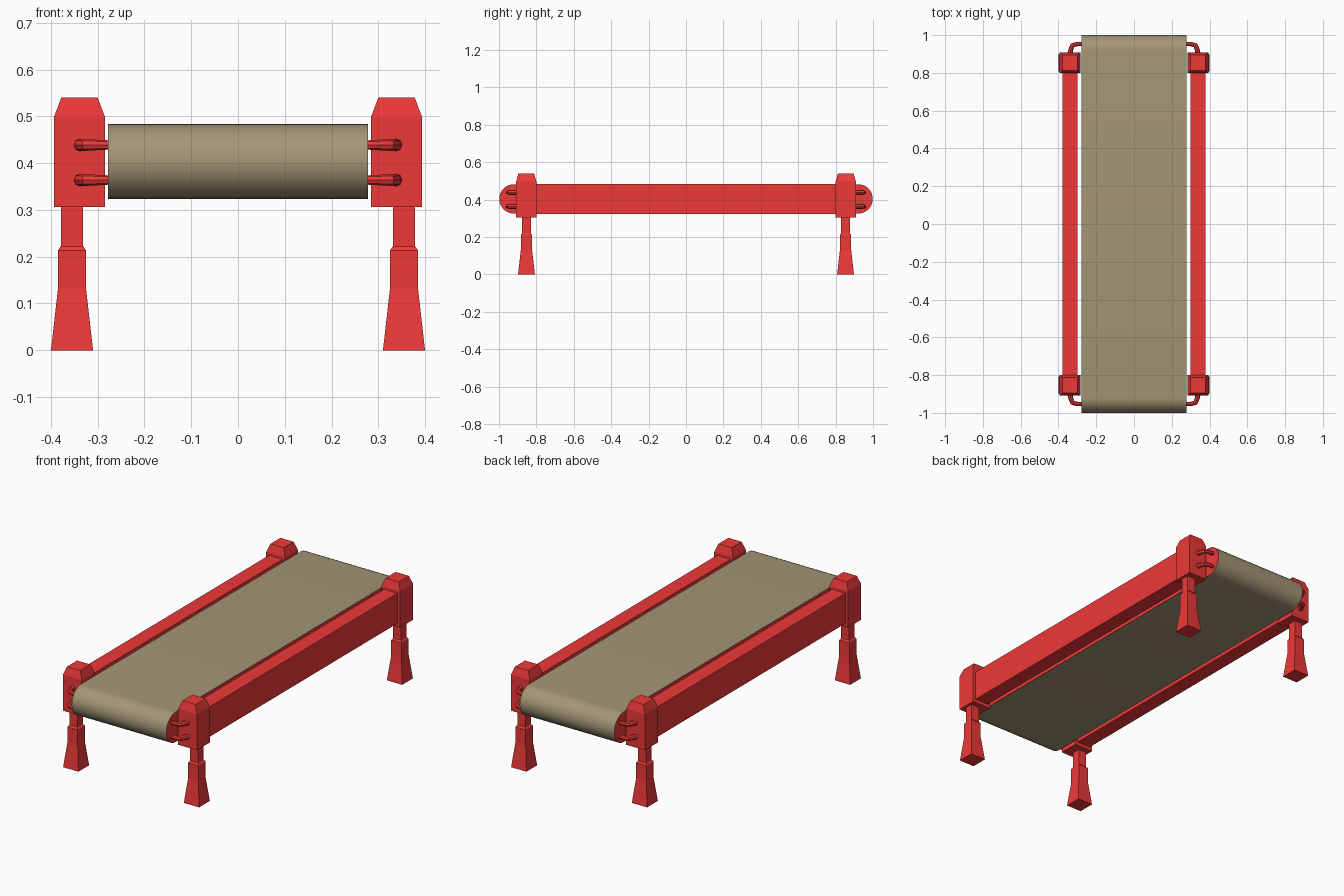
import bpy, bmesh
from math import sin, cos, pi

if "Cube" in bpy.data.objects:
    bpy.data.objects.remove(bpy.data.objects["Cube"])

def material(name, rgb):
    m = bpy.data.materials.new(name)
    m.diffuse_color = (*rgb, 1)
    m.use_nodes = True
    m.node_tree.nodes["Principled BSDF"].inputs["Base Color"].default_value = m.diffuse_color
    return m

RED = material("red_paint", (0.85, 0.04, 0.04))
TAN = material("tan_fabric", (0.37, 0.30, 0.18))

def add_object(name, bm, mat, axes=(False, False)):
    bmesh.ops.recalc_face_normals(bm, faces=bm.faces)
    me = bpy.data.meshes.new(name)
    bm.to_mesh(me)
    bm.free()
    me.materials.append(mat)
    ob = bpy.data.objects.new(name, me)
    bpy.context.collection.objects.link(ob)
    mirror(ob, axes)
    return ob

def mirror(ob, axes):
    if any(axes):
        mod = ob.modifiers.new("mirror", 'MIRROR')
        mod.use_axis = (axes[0], axes[1], False)
        mod.use_mirror_merge = False

def loft(name, cx, cy, levels, axes):
    """Stack of rectangles (z, half width x, half width y), capped at both ends."""
    bm = bmesh.new()
    rings = [[bm.verts.new((cx + sx * hx, cy + sy * hy, z))
              for sx, sy in ((-1, -1), (1, -1), (1, 1), (-1, 1))]
             for z, hx, hy in levels]
    for a, b in zip(rings, rings[1:]):
        for i in range(4):
            j = (i + 1) % 4
            bm.faces.new((a[i], a[j], b[j], b[i]))
    bm.faces.new(rings[0])
    bm.faces.new(rings[-1])
    return add_object(name, bm, RED, axes)

def stadium(r, n=16):
    """Rounded-end side profile of the belt as (y, z) points."""
    pts = []
    for s in (1, -1):
        for i in range(n + 1):
            a = -pi / 2 + pi * i / n
            pts.append((s * (0.92 + r * cos(a)), 0.404 + s * r * sin(a)))
    return pts

# Fabric belt wrapped round both ends
bm = bmesh.new()
left, right = [[bm.verts.new((x, y, z)) for y, z in stadium(0.08)] for x in (-0.278, 0.278)]
for i in range(len(left)):
    j = (i + 1) % len(left)
    bm.faces.new((left[i], left[j], right[j], right[i]))
belt = add_object("belt", bm, TAN)
bpy.context.view_layer.objects.active = belt
belt.select_set(True)
bpy.ops.object.shade_smooth_by_angle()
belt.select_set(False)

# Red panels closing the belt sides
bm = bmesh.new()
bm.faces.new([bm.verts.new((0.277, y, z)) for y, z in stadium(0.0785)])
panel = add_object("belt_side_panel", bm, RED, (True, False))

# Side rails
loft("side_rail", 0.338, 0, [(0.324, 0.04, 0.81), (0.484, 0.04, 0.81)], (True, False))

# Corner blocks with chamfered tops
loft("corner_block", 0.339, 0.854,
     [(0.306, 0.055, 0.054), (0.498, 0.055, 0.054), (0.54, 0.039, 0.042)], (True, True))

# Flared legs with a narrower neck
loft("leg", 0.355, 0.853,
     [(0, 0.045, 0.045), (0.132, 0.03, 0.03), (0.213, 0.03, 0.03),
      (0.222, 0.024, 0.023), (0.31, 0.024, 0.023)], (True, True))

# Bent rods joining the blocks to the belt ends
path = [(0.339, 0.895, 1.15), (0.336, 0.92, 1.1), (0.325, 0.946, 1.05),
        (0.305, 0.952, 0.95), (0.27, 0.953, 0.8)]
for name, z in (("lower_rod", 0.364), ("upper_rod", 0.439)):
    cu = bpy.data.curves.new(name, 'CURVE')
    cu.dimensions = '3D'
    cu.bevel_depth = 0.012
    cu.bevel_resolution = 2
    cu.use_fill_caps = True
    sp = cu.splines.new('POLY')
    sp.points.add(len(path) - 1)
    for p, (x, y, r) in zip(sp.points, path):
        p.co = (x, y, z, 1)
        p.radius = r
    cu.materials.append(RED)
    rod = bpy.data.objects.new(name, cu)
    bpy.context.collection.objects.link(rod)
    bpy.context.view_layer.objects.active = rod
    rod.select_set(True)
    bpy.ops.object.convert(target='MESH')
    rod = bpy.context.object
    bpy.ops.object.shade_smooth_by_angle()
    mirror(rod, (True, True))
    rod.select_set(False)
